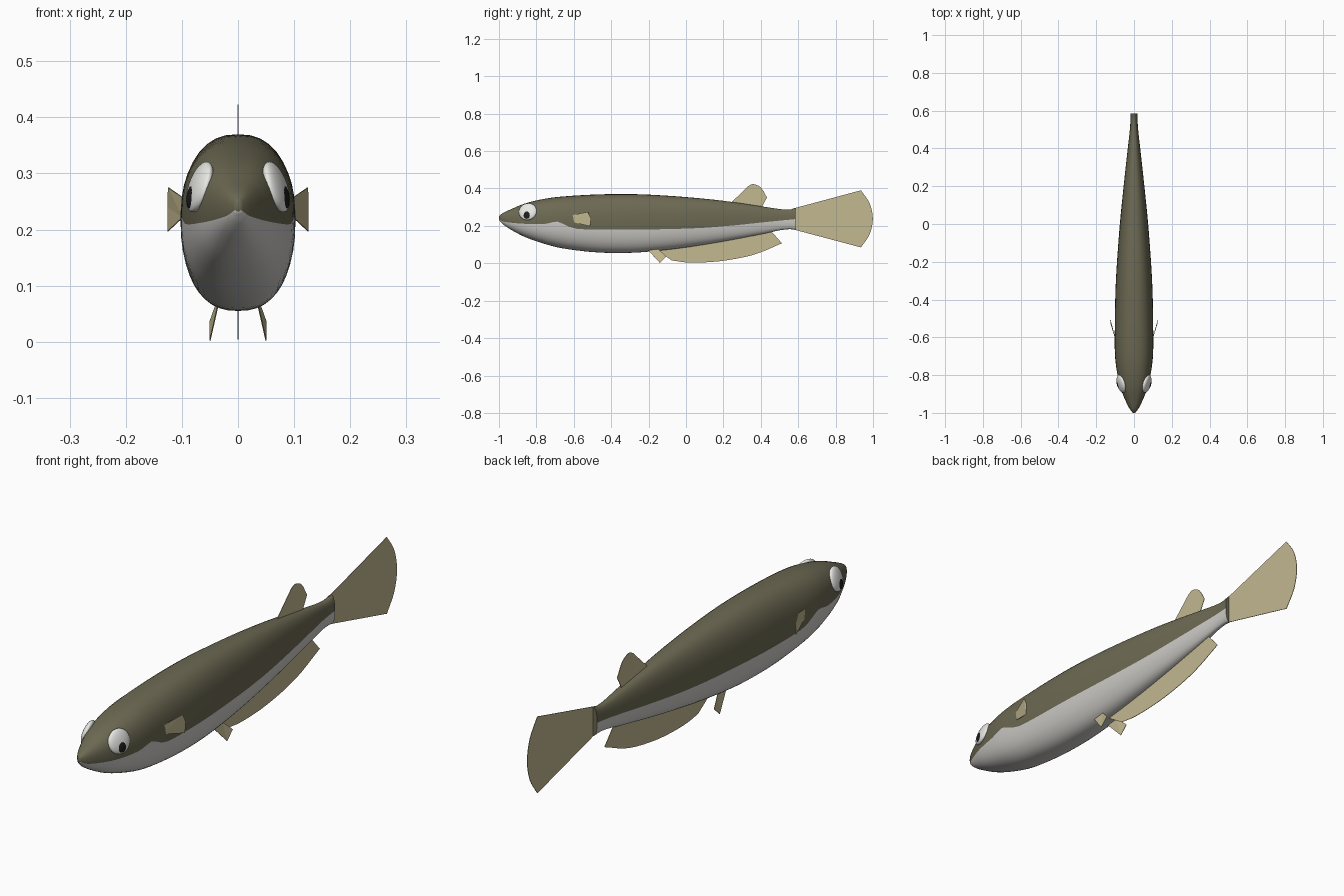
import bpy, bmesh, math
from mathutils import Vector, Euler

cube = bpy.data.objects.get("Cube")
if cube:
    bpy.data.objects.remove(cube, do_unlink=True)


def material(name, rgb):
    m = bpy.data.materials.new(name)
    m.use_nodes = True
    m.diffuse_color = (*rgb, 1)
    m.node_tree.nodes["Principled BSDF"].inputs["Base Color"].default_value = (*rgb, 1)
    return m


OLIVE = material("olive back", (0.15, 0.14, 0.085))
SILVER = material("silver belly", (0.60, 0.59, 0.56))
TAN = material("tan fins", (0.54, 0.48, 0.28))
WHITE = material("eye white", (0.80, 0.80, 0.77))
BLACK = material("pupil black", (0.012, 0.012, 0.012))


def make_object(name, bm, *mats):
    mesh = bpy.data.meshes.new(name)
    bm.to_mesh(mesh)
    bm.free()
    obj = bpy.data.objects.new(name, mesh)
    bpy.context.collection.objects.link(obj)
    for m in mats:
        mesh.materials.append(m)
    return obj


def smooth(obj, degrees=40):
    bpy.ops.object.select_all(action="DESELECT")
    obj.select_set(True)
    bpy.context.view_layer.objects.active = obj
    bpy.ops.object.shade_smooth_by_angle(angle=math.radians(degrees))


def spline(points, steps):
    """Catmull-Rom curve through points of any dimension."""
    p = [Vector(q) for q in points]
    p = [2 * p[0] - p[1]] + p + [2 * p[-1] - p[-2]]
    out = []
    for a, b, c, d in zip(p, p[1:], p[2:], p[3:]):
        for i in range(steps):
            t = i / steps
            out.append(0.5 * (2 * b + (c - a) * t + (2 * a - 5 * b + 4 * c - d) * t * t
                              + (3 * b - a - 3 * c + d) * t ** 3))
    return out + [p[-2]]


# Body stations: y, belly z, back z, half width
STATIONS = [
    (-1.0, .232, .252, .006), (-.98, .21, .268, .022), (-.94, .182, .287, .043),
    (-.86, .14, .32, .074), (-.76, .105, .344, .094), (-.66, .08, .357, .102),
    (-.5, .06, .367, .101), (-.35, .055, .37, .098), (-.2, .062, .367, .09),
    (0, .085, .354, .075), (.2, .117, .334, .055), (.4, .155, .305, .033),
    (.5, .176, .29, .022), (.55, .182, .287, .019), (.585, .18, .294, .018),
]
# Colour border between back and belly: y, z
BORDER = spline([Vector((y, z, 0)) for y, z in (
    (-1.0, .235), (-.97, .222), (-.88, .212), (-.76, .21), (-.69, .223),
    (-.64, .203), (-.57, .183), (-.3, .18), (.1, .19), (.5, .228), (.585, .236))], 6)


def border_at(y):
    for a, b in zip(BORDER, BORDER[1:]):
        if y <= b.x:
            return a.y + (b.y - a.y) * (y - a.x) / (b.x - a.x)
    return BORDER[-1].y


# Body: rounded-box rings whose points meet the colour border exactly
SIDES, POWER = 20, 2.4


def rounded(v):
    return math.copysign(abs(v) ** (2 / POWER), v)


bm = bmesh.new()
rings = []
for y, low, high, width in spline(STATIONS, 4):
    mid, half = (low + high) / 2, (high - low) / 2
    s = max(-.9, min(.9, (border_at(y) - mid) / half))
    t = math.asin(math.copysign(abs(s) ** (POWER / 2), s))
    angles = [t + (math.pi - 2 * t) * i / SIDES for i in range(SIDES)]
    angles += [math.pi - t + (math.pi + 2 * t) * i / SIDES for i in range(SIDES)]
    rings.append([bm.verts.new((width * rounded(math.cos(a)), y,
                                mid + half * rounded(math.sin(a)))) for a in angles])
for r0, r1 in zip(rings, rings[1:]):
    for i in range(2 * SIDES):
        j = (i + 1) % (2 * SIDES)
        face = bm.faces.new((r0[i], r0[j], r1[j], r1[i]))
        face.material_index = 0 if i < SIDES else 1
bm.faces.new(rings[0])
bm.faces.new(rings[-1])
bmesh.ops.recalc_face_normals(bm, faces=bm.faces)
smooth(make_object("body", bm, OLIVE, SILVER), 50)


# Fins: thin flat sheets
def fin(name, points):
    bm = bmesh.new()
    face = bm.faces.new([bm.verts.new(p) for p in points])
    bmesh.ops.triangulate(bm, faces=[face])
    obj = make_object(name, bm, TAN)
    solid = obj.modifiers.new("thickness", "SOLIDIFY")
    solid.thickness = 0.002
    solid.offset = 0


def middle_fin(name, root, edge):
    curve = spline([Vector((0, y, z)) for y, z in edge], 4)
    fin(name, [Vector((0, y, z)) for y, z in root] + curve)


middle_fin("tail_fin", [(.935, .085), (.57, .182), (.57, .292), (.935, .39)],
           [(.937, .388), (.982, .32), (.999, .237), (.982, .155), (.937, .087)])
middle_fin("dorsal_fin", [(.40, .29), (.24, .31), (.24, .323)],
           [(.335, .414), (.36, .423), (.40, .405), (.433, .352)])
middle_fin("anal_fin", [(.45, .178), (.40, .185), (-.1, .10), (-.17, .078)],
           [(-.075, .015), (.02, .004), (.18, .011), (.36, .045), (.513, .107)])

# Paired fins and eyes
for side, s in (("left", 1), ("right", -1)):
    fin(side + "_pectoral_fin", [(s * x, y, z) for x, y, z in (
        (.098, -.61, .257), (.124, -.525, .275), (.125, -.508, .24),
        (.125, -.513, .197), (.098, -.61, .222))])
    fin(side + "_pelvic_fin", [(s * x, y, z) for x, y, z in (
        (.035, -.2, .068), (.05, -.14, .002), (.05, -.105, .036), (.035, -.15, .078))])
    turn = Euler((0, math.radians(-18) * s, math.radians(-15) * s))
    for part, mat, place, size in (
            ("eye", WHITE, (.068, -.846, .276), (.017, .049, .047)),
            ("pupil", BLACK, (.0745, -.848, .267), (.0135, .03, .033))):
        bm = bmesh.new()
        bmesh.ops.create_uvsphere(bm, u_segments=32, v_segments=20, radius=1)
        obj = make_object(f"{side}_{part}", bm, mat)
        obj.location = (s * place[0], place[1], place[2])
        obj.rotation_euler = turn
        obj.scale = size
        smooth(obj, 60)
